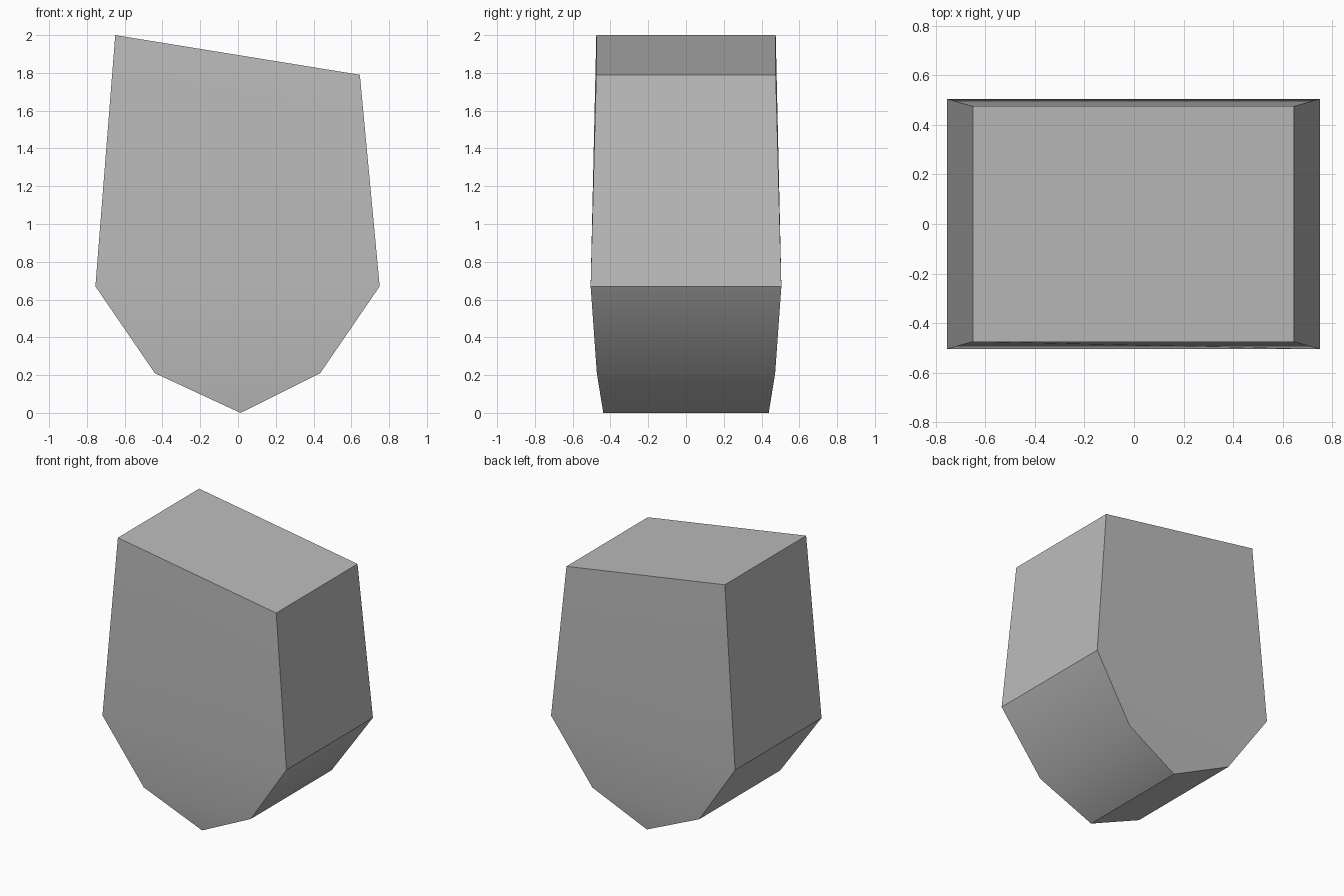
import bpy
import bmesh
import math

cube = bpy.data.objects.get("Cube")
if cube:
    bpy.data.objects.remove(cube, do_unlink=True)

grey = bpy.data.materials.new("plain_grey")
grey.use_nodes = True
colour = (0.5, 0.5, 0.5, 1)
grey.diffuse_color = colour
grey.node_tree.nodes["Principled BSDF"].inputs["Base Color"].default_value = colour

# Rows from the slanted top down: left x, left z, right x, right z, half depth
rows = [
    (-0.65, 2.0, 0.645, 1.79, 0.475),
    (-0.755, 0.67, 0.75, 0.67, 0.505),
    (-0.44, 0.21, 0.435, 0.21, 0.472),
]
keel_x, keel_depth = 0.013, 0.438

bm = bmesh.new()
rings = []
for xl, zl, xr, zr, d in rows:
    corners = [(xl, -d, zl), (xr, -d, zr), (xr, d, zr), (xl, d, zl)]
    rings.append([bm.verts.new(c) for c in corners])

# Slanted top and the side walls between rows
bm.faces.new(rings[0])
for upper, lower in zip(rings, rings[1:]):
    for i in range(4):
        j = (i + 1) % 4
        bm.faces.new((upper[i], lower[i], lower[j], upper[j]))

# Tapered point ending in a keel edge that runs front to back
front = bm.verts.new((keel_x, -keel_depth, 0))
back = bm.verts.new((keel_x, keel_depth, 0))
a, b, c, d = rings[-1]
for face in ((a, front, b), (c, back, d), (b, front, back, c), (d, back, front, a)):
    bm.faces.new(face)
bmesh.ops.recalc_face_normals(bm, faces=bm.faces[:])

mesh = bpy.data.meshes.new("tapered_block")
bm.to_mesh(mesh)
bm.free()
mesh.materials.append(grey)
block = bpy.data.objects.new("tapered_block", mesh)
bpy.context.collection.objects.link(block)

# Soft shading across shallow bends, crisp elsewhere
bpy.ops.object.select_all(action="DESELECT")
block.select_set(True)
bpy.context.view_layer.objects.active = block
bpy.ops.object.shade_smooth_by_angle(angle=math.radians(30))
